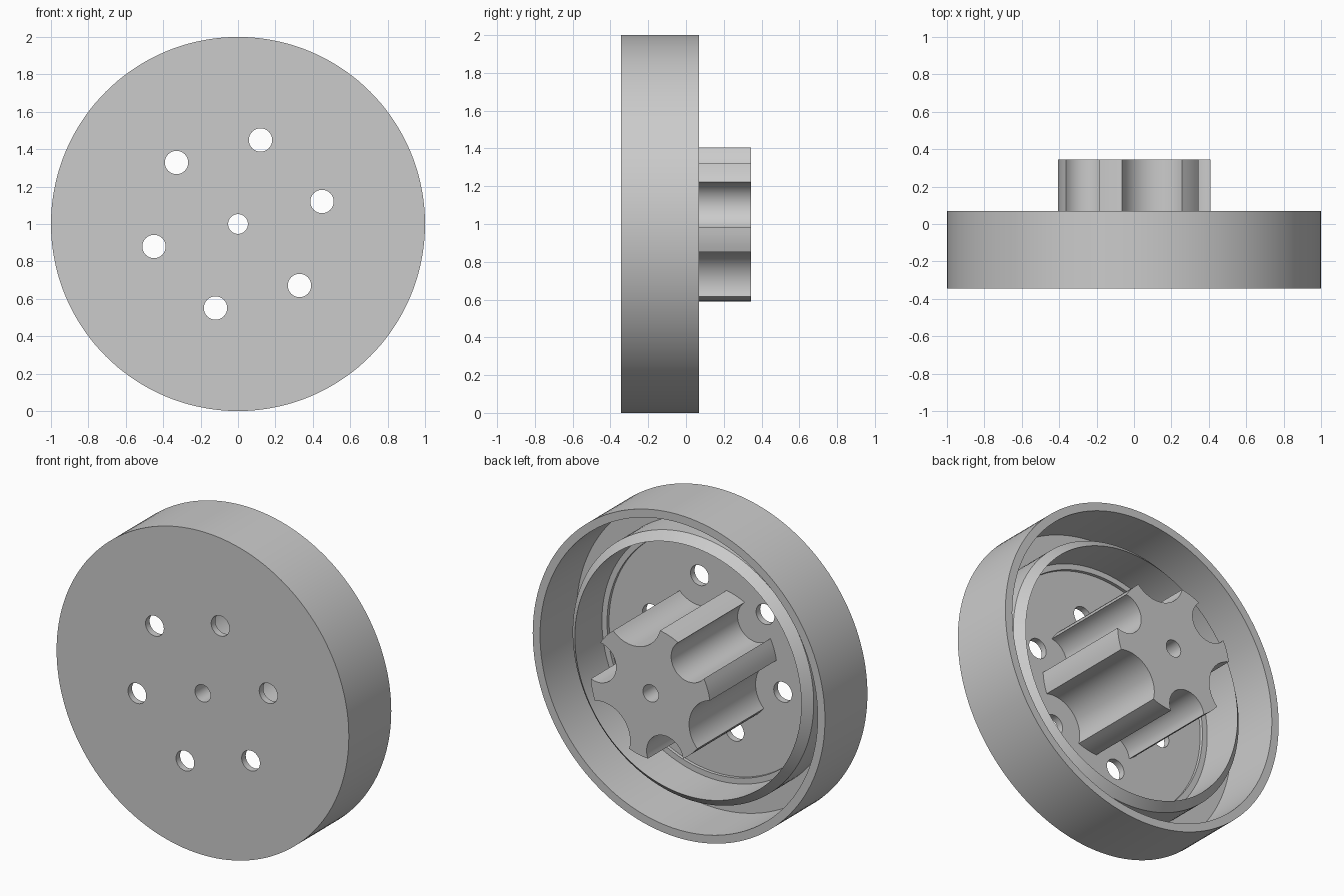
import bpy
import bmesh
from math import sin, cos, tau, radians, atan2
from mathutils import Vector, Matrix

if "Cube" in bpy.data.objects:
    bpy.data.objects.remove(bpy.data.objects["Cube"])

CENTRE = Vector((0, 0, 1))
HUB_R = 0.41
BOLT_R = 0.465
FRONT, BACK = -0.345, 0.345

grey = bpy.data.materials.new("light_grey")
grey.use_nodes = True
grey.diffuse_color = (0.6, 0.6, 0.6, 1)
grey.node_tree.nodes["Principled BSDF"].inputs["Base Color"].default_value = (0.6, 0.6, 0.6, 1)


def make_object(name, bm):
    bmesh.ops.recalc_face_normals(bm, faces=bm.faces)
    mesh = bpy.data.meshes.new(name)
    bm.to_mesh(mesh)
    bm.free()
    mesh.materials.append(grey)
    obj = bpy.data.objects.new(name, mesh)
    obj.location = CENTRE
    bpy.context.collection.objects.link(obj)
    return obj


def lathe(name, profile, steps=144):
    """Spin (radius, y) points around the y axis."""
    bm = bmesh.new()
    verts = [bm.verts.new((r, y, 0)) for r, y in profile]
    edges = [bm.edges.new(pair) for pair in zip(verts, verts[1:])]
    bmesh.ops.spin(bm, geom=verts + edges, cent=(0, 0, 0), axis=(0, 1, 0),
                   angle=tau, steps=steps, use_merge=True)
    bmesh.ops.remove_doubles(bm, verts=bm.verts, dist=0.0001)
    return make_object(name, bm)


def prism(name, outline, y0, y1):
    """Extrude an (x, z) outline along y."""
    bm = bmesh.new()
    face = bm.faces.new([bm.verts.new((x, y0, z)) for x, z in outline])
    grown = bmesh.ops.extrude_face_region(bm, geom=[face])["geom"]
    bmesh.ops.translate(bm, vec=(0, y1 - y0, 0),
                        verts=[v for v in grown if isinstance(v, bmesh.types.BMVert)])
    return make_object(name, bm)


def drill(obj, holes):
    """Cut round holes (x, z, radius) through an object along y."""
    bm = bmesh.new()
    for x, z, r in holes:
        bmesh.ops.create_cone(bm, cap_ends=True, segments=40, radius1=r, radius2=r, depth=2,
                              matrix=Matrix.Translation((x, 0, z)) @ Matrix.Rotation(tau / 4, 4, "X"))
    cutter = make_object("hole_cutter", bm)
    cutter.hide_render = True
    mod = obj.modifiers.new("holes", "BOOLEAN")
    mod.operation = "DIFFERENCE"
    mod.solver = "EXACT"
    mod.object = cutter
    bpy.context.view_layer.objects.active = obj
    bpy.ops.object.modifier_apply(modifier=mod.name)
    bpy.data.objects.remove(cutter)


def smooth(obj):
    bpy.ops.object.select_all(action="DESELECT")
    obj.select_set(True)
    bpy.context.view_layer.objects.active = obj
    bpy.ops.object.shade_smooth_by_angle(angle=radians(25))


def scallop(angle, half_gap, centre, steps=20):
    """Concave arc cut into the hub rim, between two rim corners."""
    u = HUB_R * cos(half_gap) - centre
    w = HUB_R * sin(half_gap)
    radius = (u * u + w * w) ** 0.5
    end = atan2(w, -u)
    points = []
    for i in range(steps + 1):
        t = end * (2 * i / steps - 1)
        a, b = centre - radius * cos(t), radius * sin(t)
        points.append((a * cos(angle) - b * sin(angle), a * sin(angle) + b * cos(angle)))
    return points


# Cup: thin front plate, outer wall, chamfered inner ring and recessed floor
cup = lathe("wheel_cup", [
    (0, FRONT), (1, FRONT), (1, 0.07), (0.95, 0.07), (0.95, -0.285),
    (0.825, -0.285), (0.825, -0.07), (0.775, -0.02), (0.775, -0.285),
    (0.74, -0.285), (0.74, -0.305), (0, -0.305)])
bolt_angles = [radians(15 + 60 * k) for k in range(6)]
centre_hole = (0, 0, 0.053)
drill(cup, [centre_hole] + [(BOLT_R * cos(a), BOLT_R * sin(a), 0.0625) for a in bolt_angles])
smooth(cup)

# Hub: six lobes, with narrow deep and wide shallow scallops in turn
outline = []
for k, a in enumerate(bolt_angles):
    gap, centre = ((17.7, 0.375), (23.9, 0.47))[k % 2]
    next_gap = (23.9, 17.7)[k % 2]
    outline += scallop(a, radians(gap), centre)
    start, stop = a + radians(gap), a + radians(60 - next_gap)
    for i in range(1, 4):
        t = start + (stop - start) * i / 4
        outline.append((HUB_R * cos(t), HUB_R * sin(t)))
hub = prism("lobed_hub", outline, -0.315, BACK)
drill(hub, [centre_hole])
smooth(hub)
